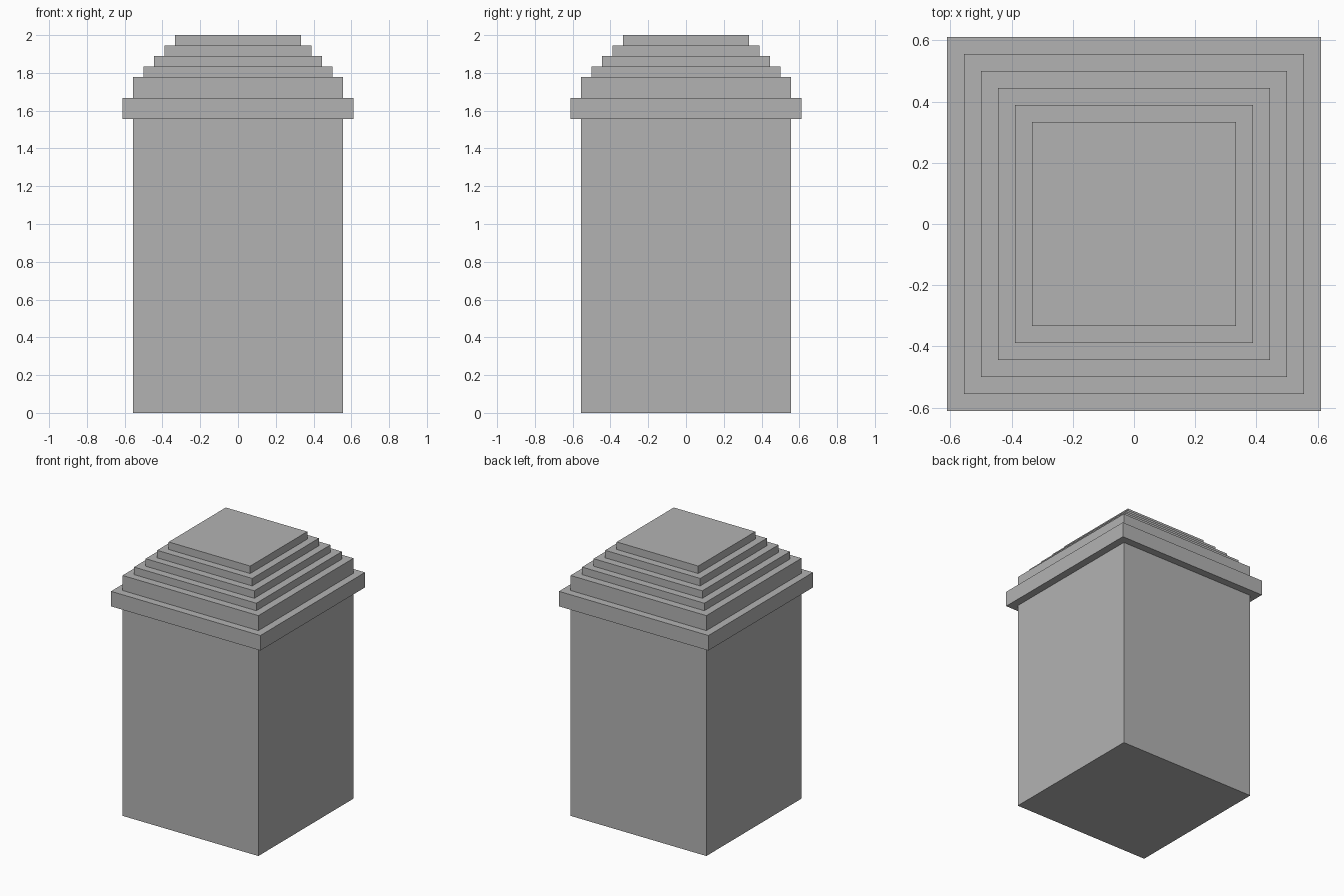
import bpy
import bmesh
from mathutils import Matrix, Vector

cube = bpy.data.objects.get("Cube")
if cube:
    bpy.data.objects.remove(cube, do_unlink=True)

UNIT = 2 / 36  # the whole pillar is 36 units tall

# Plain grey stone
stone = bpy.data.materials.new("grey_stone")
stone.use_nodes = True
grey = (0.45, 0.45, 0.45, 1)
stone.diffuse_color = grey
stone.node_tree.nodes["Principled BSDF"].inputs["Base Color"].default_value = grey


def add_block(name, half_width, bottom, top):
    """Square block, sized in units."""
    size = Vector((2 * half_width, 2 * half_width, top - bottom)) * UNIT
    centre = Vector((0, 0, (bottom + top) / 2)) * UNIT
    bm = bmesh.new()
    bmesh.ops.create_cube(bm, size=1, matrix=Matrix.LocRotScale(None, None, size))
    mesh = bpy.data.meshes.new(name)
    bm.to_mesh(mesh)
    bm.free()
    mesh.materials.append(stone)
    block = bpy.data.objects.new(name, mesh)
    block.location = centre
    bpy.context.collection.objects.link(block)


# Shaft, overhanging collar and the thick block above it
add_block("shaft", 10, 0, 28)
add_block("collar", 11, 28, 30)
add_block("cap_base", 10, 30, 32)

# Stepped cap, each step one unit narrower per side
for i in range(4):
    add_block(f"cap_step_{i + 1}", 9 - i, 32 + i, 33 + i)
